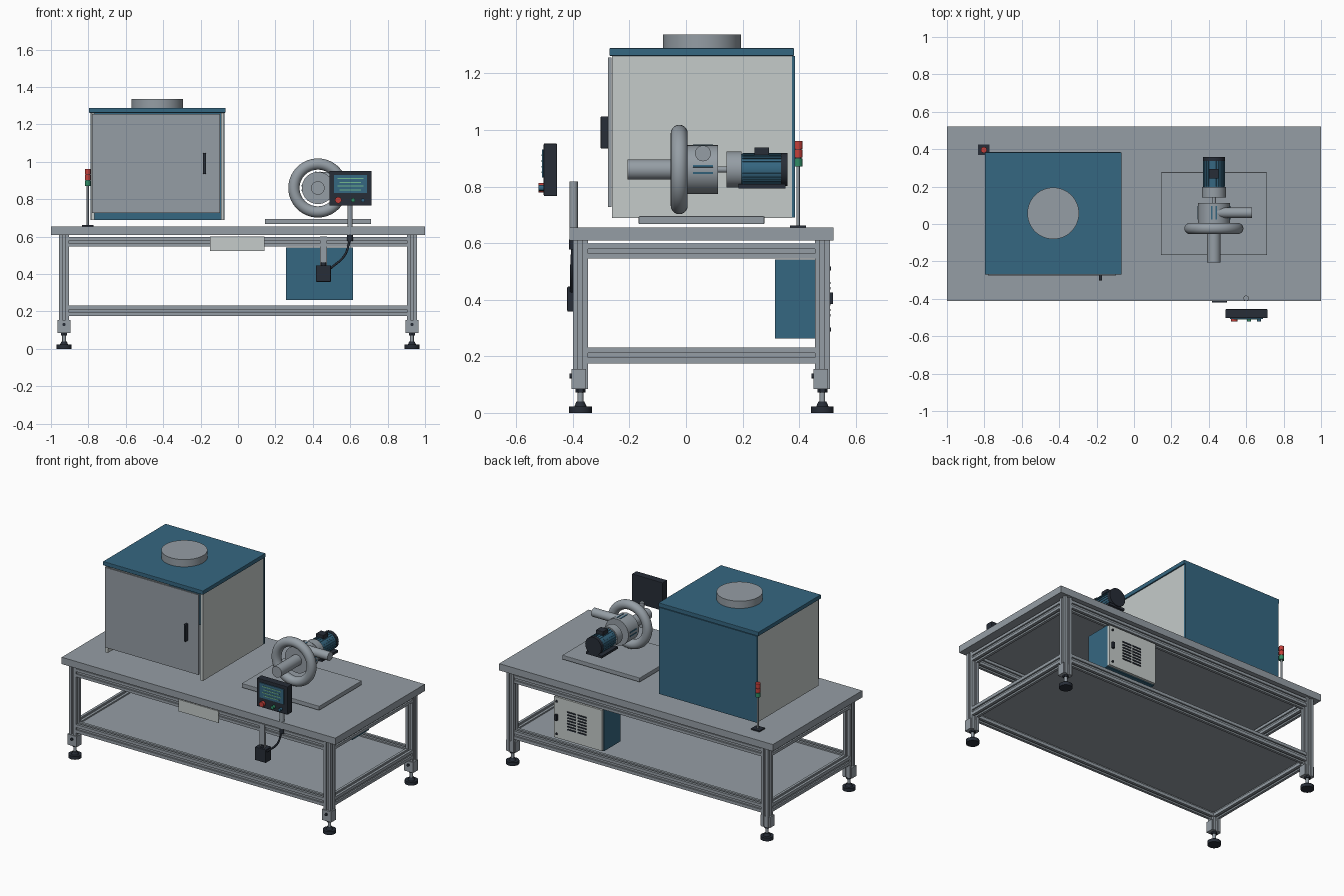
import bpy, bmesh, math
from mathutils import Matrix, Vector

cube = bpy.data.objects.get("Cube")
if cube:
    bpy.data.objects.remove(cube)


def material(name, r, g, b):
    m = bpy.data.materials.new(name)
    m.use_nodes = True
    m.diffuse_color = (r, g, b, 1)
    m.node_tree.nodes["Principled BSDF"].inputs["Base Color"].default_value = (r, g, b, 1)
    return m


GREY = material("machine grey", .30, .34, .375)
WHITE = material("panel white", .56, .60, .59)
BLUE = material("steel blue", .036, .135, .22)
DARK = material("charcoal", .02, .026, .038)
RED = material("signal red", .55, .05, .042)
GREEN = material("signal green", .03, .26, .13)
LIME = material("display green", .17, .48, .28)


def finish(name, bm, mat, smooth=False):
    bmesh.ops.recalc_face_normals(bm, faces=bm.faces)
    me = bpy.data.meshes.new(name)
    bm.to_mesh(me)
    bm.free()
    me.materials.append(mat)
    ob = bpy.data.objects.new(name, me)
    bpy.context.collection.objects.link(ob)
    if smooth:
        bpy.ops.object.select_all(action='DESELECT')
        ob.select_set(True)
        bpy.context.view_layer.objects.active = ob
        bpy.ops.object.shade_smooth_by_angle(angle=math.radians(35))
    return ob


def box(name, x, y, z, mat, bevel=0):
    """Box from (min, max) pairs."""
    bm = bmesh.new()
    bmesh.ops.create_cube(bm, size=1)
    for v in bm.verts:
        v.co = [(lo + hi) / 2 + c * (hi - lo) for c, (lo, hi) in zip(v.co, (x, y, z))]
    if bevel:
        bmesh.ops.bevel(bm, geom=bm.edges[:], offset=bevel, segments=2, affect='EDGES', profile=.5)
    return finish(name, bm, mat)


def cyl(name, start, axis, length, r, mat, sides=32, r2=None):
    bm = bmesh.new()
    bmesh.ops.create_cone(bm, cap_ends=True, segments=sides, radius1=r,
                          radius2=r if r2 is None else r2, depth=length)
    bmesh.ops.translate(bm, verts=bm.verts, vec=(0, 0, length / 2))
    d = Vector({'x': (1, 0, 0), 'y': (0, 1, 0), 'z': (0, 0, 1)}[axis])
    bm.transform(Matrix.Translation(start) @ d.to_track_quat('Z', 'Y').to_matrix().to_4x4())
    return finish(name, bm, mat, sides > 8)


def slotted_bar(name, start, axis, length, w=.052, h=None):
    """Aluminium profile bar with a groove along each of its four faces."""
    h = h or w
    g, d = .008, .010
    quarter = [(-.5, -.5, 0, 0), (0, -.5, -g, 0), (0, -.5, -g, d), (0, -.5, g, d), (0, -.5, g, 0),
               (.5, -.5, 0, 0), (.5, 0, 0, -g), (.5, 0, -d, -g), (.5, 0, -d, g), (.5, 0, 0, g)]
    pts = [(a * w + e, b * h + f) for a, b, e, f in quarter]
    pts += [(-a, -b) for a, b in pts]
    place = {'x': lambda a, b: (0, a, b), 'y': lambda a, b: (a, 0, b), 'z': lambda a, b: (a, b, 0)}[axis]
    run = Vector({'x': (1, 0, 0), 'y': (0, 1, 0), 'z': (0, 0, 1)}[axis]) * length
    bm = bmesh.new()
    face = bm.faces.new([bm.verts.new(Vector(start) + Vector(place(*p))) for p in pts])
    ext = bmesh.ops.extrude_face_region(bm, geom=[face], use_keep_orig=True)
    bmesh.ops.translate(bm, verts=[v for v in ext['geom'] if isinstance(v, bmesh.types.BMVert)], vec=run)
    return finish(name, bm, GREY)


# Bench: top, legs, brackets, levelling feet
LX, FY, BY = .93, -.373, .482
box("bench_top", (-1, 1), (-.412, .522), (.61, .655), GREY)
for sx, side in ((-1, "right"), (1, "left")):
    for y, end in ((FY, "front"), (BY, "back")):
        tag, x = f"{end}_{side}", sx * LX
        slotted_bar("leg_" + tag, (x, y, .085), 'z', .525)
        box("leg_bracket_" + tag, (x - .034, x + .034), (y - .031, y + .02), (.085, .155), GREY)
        cyl("bracket_bolt_" + tag, (x, y - .039, .13), 'y', .01, .009, DARK, 12)
        cyl("foot_pad_" + tag, (x, y, 0), 'z', .022, .04, DARK)
        cyl("foot_collar_" + tag, (x, y, .022), 'z', .018, .022, DARK, 24, .014)
        cyl("foot_stem_" + tag, (x, y, .035), 'z', .05, .010, GREY, 16)
        cyl("foot_nut_" + tag, (x, y, .072), 'z', .012, .018, DARK, 6)

# Bench: upper and lower rails, shelf
for z, h, level in ((.203, .056, "lower"), (.572, .052, "upper")):
    for y, end in ((FY, "front"), (BY, "back")):
        slotted_bar(f"{level}_{end}_rail", (-.904, y, z), 'x', 1.808, .05, h)
    for sx, side in ((-1, "right"), (1, "left")):
        slotted_bar(f"{level}_{side}_rail", (sx * LX, -.348, z), 'y', .804, .05, h)
box("shelf", (-.91, .91), (-.355, .463), (.205, .222), GREY)
box("name_plate", (-.15, .142), (-.407, -.399), (.524, .602), WHITE)

# Enclosure: open-bottomed cabinet with door, lid and flue
for x, side in ((-.786, "right"), (-.092, "left")):
    box(f"enclosure_{side}_wall", (x, x + .018), (-.262, .374), (.688, 1.262), WHITE)
box("enclosure_back", (-.788, -.072), (.374, .386), (.69, 1.262), BLUE)
box("enclosure_lid", (-.797, -.066), (-.271, .382), (1.262, 1.289), BLUE, .003)
box("enclosure_door", (-.78, -.096), (-.275, -.264), (.727, 1.256), GREY)
box("door_handle", (-.187, -.171), (-.302, -.275), (.934, 1.048), DARK, .004)
cyl("flue_collar", (-.432, .057, 1.288), 'z', .049, .138, GREY, 64)

# Signal tower
TX, TY = -.803, .396
box("tower_base", (TX - .031, TX + .031), (TY - .028, TY + .028), (.655, .663), DARK)
cyl("tower_pole", (TX, TY, .66), 'z', .212, .006, GREY, 16)
for i, (m, name) in enumerate(((GREEN, "green"), (RED, "middle_red"), (RED, "top_red"))):
    cyl(f"tower_{name}_lamp", (TX, TY, .871 + i * .031), 'z', .028, .016, m, 24)
cyl("tower_core", (TX, TY, .872), 'z', .08, .012, DARK, 16)

# Blower
PX, PZ = .427, .86
box("blower_plate", (.144, .711), (-.167, .277), (.667, .695), GREY, .003)
bm = bmesh.new()
N, M = 56, 20
rings = []
for i in range(N):
    a = math.tau * i / N
    ring = []
    for j in range(M):
        b = math.tau * j / M
        r = .128 + .03 * math.cos(b)
        ring.append(bm.verts.new((PX + r * math.cos(a), -.024 + .03 * math.sin(b), PZ + r * math.sin(a))))
    rings.append(ring)
for i in range(N):
    p, q = rings[i], rings[(i + 1) % N]
    for j in range(M):
        k = (j + 1) % M
        bm.faces.new((p[j], q[j], q[k], p[k]))
finish("volute_ring", bm, GREY, True)
cyl("blower_body", (PX, .003, PZ), 'y', .11, .086, GREY, 48)
cyl("inlet_pipe", (PX, -.206, PZ), 'y', .22, .036, GREY)
cyl("outlet_pipe", (PX, .06, PZ + .057), 'x', .205, .028, GREY)
for side in (0, math.pi / 2, math.pi):
    for off in (-.14, .14):
        a = side + off
        slot = box("body_slot", (.083, .088), (.025, .095), (-.004, .004), BLUE)
        slot.data.transform(Matrix.Translation((PX, 0, PZ)) @ Matrix.Rotation(-a, 4, 'Y'))
cyl("drive_shaft", (PX, .11, PZ), 'y', .035, .011, GREY, 16)
cyl("motor_flange", (PX, .143, PZ), 'y', .054, .064, GREY, 40)
cyl("motor_body", (PX, .195, PZ), 'y', .142, .055, BLUE, 40)
cyl("motor_end_cap", (PX, .336, PZ), 'y', .022, .059, DARK, 40)
for i in range(24):
    fin = box("motor_fin", (.053, .059), (.2, .336), (-.002, .002), BLUE)
    fin.data.transform(Matrix.Translation((PX, 0, PZ)) @ Matrix.Rotation(math.tau * i / 24, 4, 'Y'))
box("motor_foot", (PX - .058, PX + .058), (.185, .352), (.793, .808), DARK)
box("terminal_box", (PX - .026, PX + .026), (.242, .294), (.905, .938), DARK, .003)

# Control panel, post, cable and switch box
box("control_panel", (.489, .714), (-.503, -.455), (.766, .952), DARK, .004)
box("panel_screen", (.513, .69), (-.508, -.503), (.832, .93), BLUE)
for row in range(4):
    z, inset = .91 - row * .02, .012 * (row % 2)
    box("screen_line", (.532 + inset, .67 - inset), (-.51, -.508), (z - .003, z + .003), LIME)
for x, r, m, name in ((.536, .017, RED, "stop"), (.615, .011, GREEN, "start"), (.668, .010, BLUE, "mode")):
    cyl(name + "_button", (x, -.522, .795), 'y', .02, r, m, 24)
cyl("panel_post", (.599, -.397, .6), 'z', .217, .0145, GREY, 24)
cyl("post_gland", (.599, -.397, .577), 'z', .035, .016, DARK, 16)
box("switch_bracket", (.438, .475), (-.40, -.385), (.445, .60), GREY)
box("switch_box", (.417, .497), (-.42, -.36), (.358, .446), DARK, .004)
cyl("switch_gland", (.457, -.395, .44), 'z', .022, .014, DARK, 16)
curve = bpy.data.curves.new("panel_cable", 'CURVE')
curve.dimensions = '3D'
curve.bevel_depth = .006
spline = curve.splines.new('BEZIER')
path = [(.599, -.4, .585), (.57, -.404, .50), (.495, -.404, .43)]
spline.bezier_points.add(len(path) - 1)
for p, co in zip(spline.bezier_points, path):
    p.co = co
    p.handle_left_type = p.handle_right_type = 'AUTO'
curve.materials.append(DARK)
bpy.context.collection.objects.link(bpy.data.objects.new("panel_cable", curve))

# Electrical cabinet under the bench, door facing back
box("cabinet_body", (.257, .615), (.315, .488), (.262, .542), BLUE)
box("cabinet_door", (.26, .612), (.488, .506), (.268, .538), WHITE)
for col in (.405, .48):
    for row in range(7):
        z = .345 + row * .019
        box("cabinet_vent", (col - .032, col + .032), (.505, .511), (z - .004, z + .004), DARK)
box("cabinet_latch", (.583, .597), (.505, .52), (.385, .425), DARK)
for z in (.295, .51):
    cyl("cabinet_screw", (.59, .505, z), 'y', .008, .007, DARK, 12)
